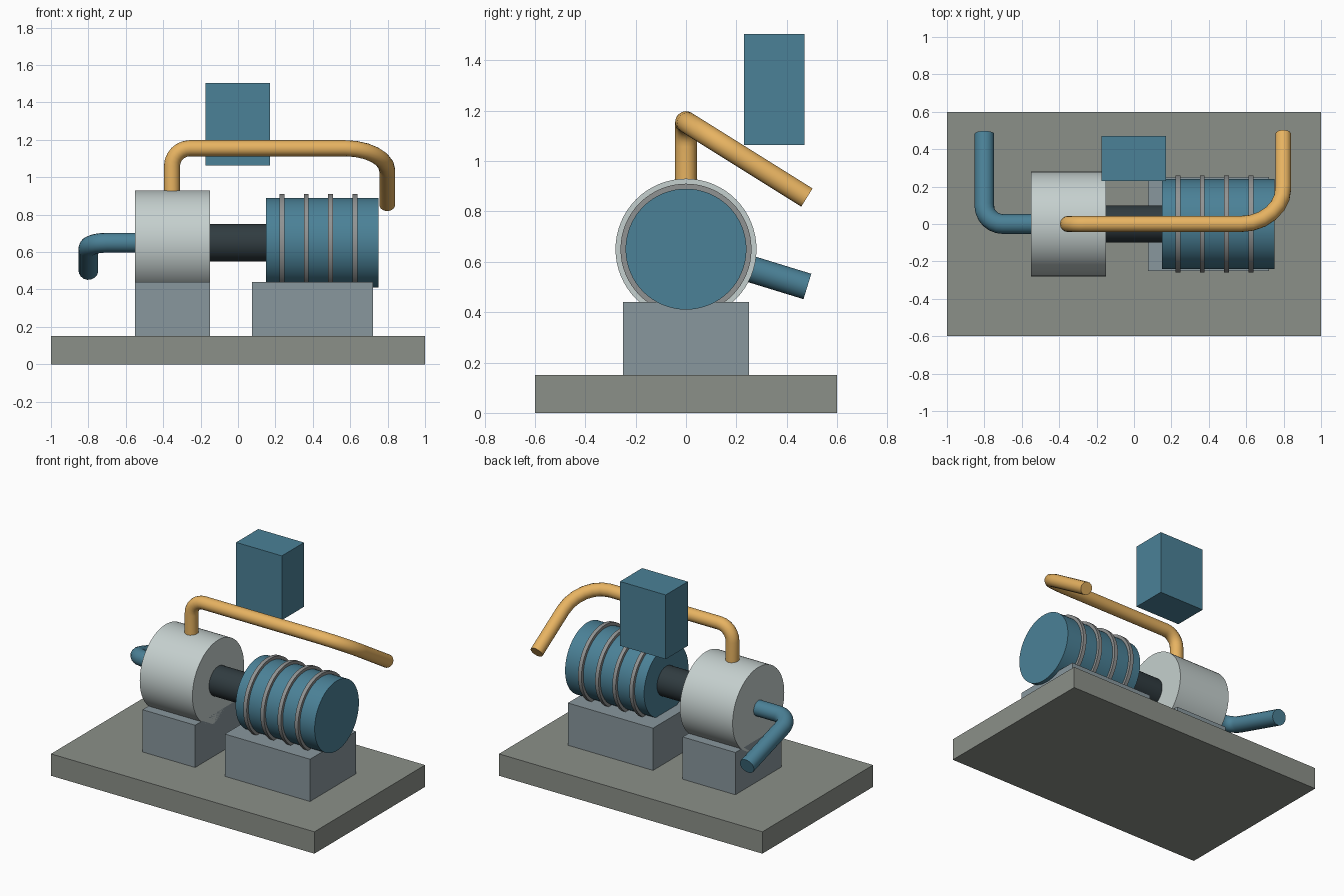
import bpy, math
from mathutils import Vector

if "Cube" in bpy.data.objects:
    bpy.data.objects.remove(bpy.data.objects["Cube"])


def material(name, rgb):
    m = bpy.data.materials.new(name)
    m.diffuse_color = (*rgb, 1)
    m.use_nodes = True
    m.node_tree.nodes["Principled BSDF"].inputs["Base Color"].default_value = m.diffuse_color
    return m


BLUE = material("blue_paint", (0.07, 0.22, 0.31))
ORANGE = material("orange_pipe", (0.80, 0.45, 0.12))
DARK = material("dark_steel", (0.03, 0.045, 0.052))
LIGHT = material("light_metal", (0.56, 0.63, 0.62))
BASE = material("concrete", (0.26, 0.28, 0.25))
MOUNT = material("mount_grey", (0.25, 0.31, 0.34))
RIB = material("rib_grey", (0.28, 0.29, 0.29))
AXIS_Z = 0.65


def finish(name, mat, smooth=False):
    o = bpy.context.object
    o.name = name
    o.data.materials.append(mat)
    if smooth:
        bpy.ops.object.shade_smooth_by_angle(angle=math.radians(35))
    return o


def box(name, x, y, z, mat):
    ranges = (x, y, z)
    bpy.ops.mesh.primitive_cube_add(size=1, location=[(a + b) / 2 for a, b in ranges])
    bpy.context.object.scale = [b - a for a, b in ranges]
    bpy.ops.object.transform_apply(location=False, rotation=False, scale=True)
    finish(name, mat)


def drum(name, x0, x1, radius, mat):
    bpy.ops.mesh.primitive_cylinder_add(
        vertices=64, radius=radius, depth=x1 - x0,
        location=((x0 + x1) / 2, 0, AXIS_Z), rotation=(0, math.pi / 2, 0))
    finish(name, mat, True)


def pipe(name, corners, radius, mat, steps=6):
    # Round each right-angled corner with an arc
    pts = [Vector(c) for c in corners]
    path = [pts[0]]
    for p, c, n in zip(pts, pts[1:], pts[2:]):
        a, b = p - c, n - c
        trim = 0.4 * min(a.length, b.length)
        a.normalize()
        b.normalize()
        for i in range(steps + 1):
            t = math.pi / 2 * i / steps
            path.append(c + trim * (a * (1 - math.sin(t)) + b * (1 - math.cos(t))))
    path.append(pts[-1])
    cu = bpy.data.curves.new(name, 'CURVE')
    cu.dimensions = '3D'
    cu.bevel_depth = radius
    cu.bevel_resolution = 6
    cu.use_fill_caps = True
    s = cu.splines.new('POLY')
    s.points.add(len(path) - 1)
    for sp, p in zip(s.points, path):
        sp.co = (*p, 1)
    o = bpy.data.objects.new(name, cu)
    bpy.context.collection.objects.link(o)
    bpy.ops.object.select_all(action='DESELECT')
    o.select_set(True)
    bpy.context.view_layer.objects.active = o
    bpy.ops.object.convert(target='MESH')
    finish(name, mat, True)


# Base slab and mounts
box("base_slab", (-1, 1), (-0.6, 0.6), (0, 0.15), BASE)
box("pump_mount", (-0.55, -0.15), (-0.25, 0.25), (0.15, 0.44), MOUNT)
box("motor_mount", (0.075, 0.722), (-0.25, 0.25), (0.15, 0.44), MOUNT)

# Pump, coupling and motor on one axis
drum("pump_casing", -0.55, -0.15, 0.28, LIGHT)
drum("shaft_coupling", -0.15, 0.15, 0.1, DARK)
drum("motor_body", 0.15, 0.75, 0.24, BLUE)
for i in range(4):
    x = 0.235 + 0.13 * i
    drum(f"motor_rib_{i + 1}", x - 0.013, x + 0.013, 0.26, RIB)

# Pipes
pipe("inlet_pipe", [(-0.55, 0, 0.65), (-0.8, 0, 0.65), (-0.8, 0.482, 0.502)], 0.053, BLUE)
pipe("outlet_pipe", [(-0.353, 0, 0.915), (-0.353, 0, 1.155), (0.798, 0, 1.155),
                     (0.798, 0.48, 0.855)], 0.043, ORANGE)

# Control box
box("control_box", (-0.175, 0.172), (0.23, 0.47), (1.064, 1.505), BLUE)
